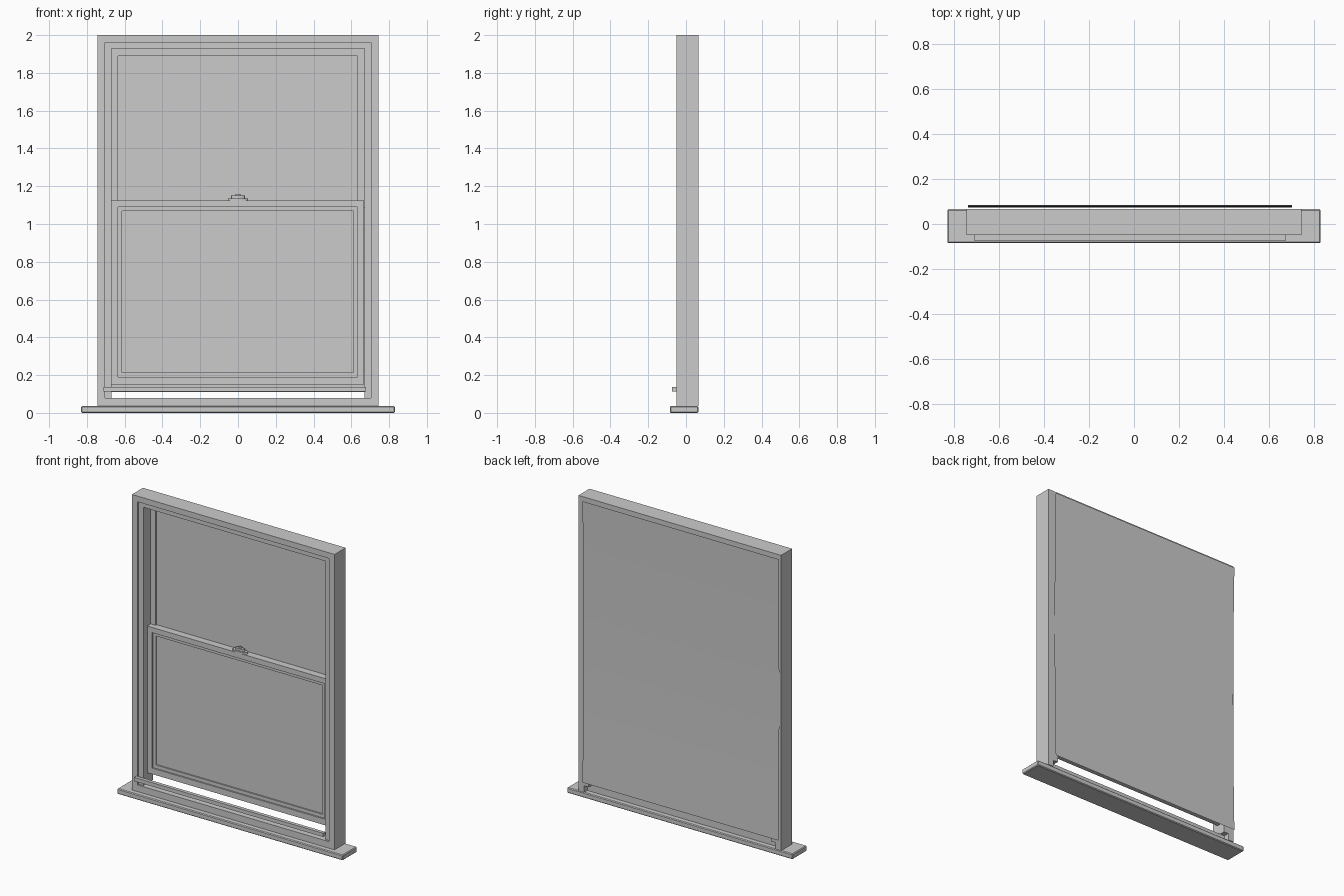
import bpy
import bmesh

if "Cube" in bpy.data.objects:
    bpy.data.objects.remove(bpy.data.objects["Cube"])


def mesh_object(name, bm):
    bmesh.ops.recalc_face_normals(bm, faces=bm.faces)
    mesh = bpy.data.meshes.new(name)
    bm.to_mesh(mesh)
    bm.free()
    ob = bpy.data.objects.new(name, mesh)
    bpy.context.collection.objects.link(ob)
    return ob


def add_box(bm, x, y, z):
    verts = bmesh.ops.create_cube(bm, size=1)["verts"]
    for v in verts:
        for i, (lo, hi) in enumerate((x, y, z)):
            v.co[i] = lo + (v.co[i] + 0.5) * (hi - lo)


def box(name, x, y, z, bevel=0):
    bm = bmesh.new()
    add_box(bm, x, y, z)
    if bevel:
        bmesh.ops.bevel(bm, geom=bm.edges[:], offset=bevel, segments=1, affect='EDGES')
    return mesh_object(name, bm)


def ring(name, outer, inner, y):
    """Rectangular frame; outer and inner are (x0, x1, z0, z1), y is (front, back)."""
    bm = bmesh.new()
    loops = []
    for depth in y:
        for x0, x1, z0, z1 in (outer, inner):
            loops.append([bm.verts.new((px, depth, pz)) for px, pz in
                          ((x0, z0), (x1, z0), (x1, z1), (x0, z1))])
    for a, b in ((0, 1), (1, 3), (3, 2), (2, 0)):
        for i in range(4):
            j = (i + 1) % 4
            bm.faces.new((loops[a][i], loops[a][j], loops[b][j], loops[b][i]))
    return mesh_object(name, bm)


# Sill and outer casing
box("sill", (-0.83, 0.83), (-0.085, 0.066), (0, 0.036), 0.005)
bm = bmesh.new()
for s in (-1, 1):
    add_box(bm, sorted((s * 0.745, s * 0.705)), (-0.05, 0.066), (0.036, 1.962))
add_box(bm, (-0.745, 0.745), (-0.05, 0.066), (1.962, 2.0))
mesh_object("casing", bm)
box("bottom_rail", (-0.705, 0.705), (-0.05, 0.03), (0.036, 0.08))

# Stepped stops just inside the casing
bm = bmesh.new()
for s in (-1, 1):
    add_box(bm, sorted((s * 0.705, s * 0.67)), (-0.038, 0.066), (0.08, 1.93))
add_box(bm, (-0.705, 0.705), (-0.038, 0.066), (1.93, 1.962))
mesh_object("inner_stop", bm)

# Upper sash sits behind the lower one
ring("upper_sash", (-0.67, 0.67, 1.085, 1.93), (-0.635, 0.632, 1.125, 1.89), (0.04, 0.066))
box("upper_pane", (-0.635, 0.632), (0.052, 0.056), (1.125, 1.89))

# Lower sash with glazing bead
ring("lower_sash", (-0.67, 0.667, 0.15, 1.125), (-0.635, 0.632, 0.19, 1.09), (0.004, 0.04))
ring("lower_glazing_bead", (-0.635, 0.632, 0.19, 1.09), (-0.614, 0.611, 0.213, 1.07), (0.013, 0.034))
box("lower_pane", (-0.614, 0.611), (0.022, 0.026), (0.213, 1.07))

# Pull bar across the front
box("pull_bar", (-0.712, 0.677), (-0.073, -0.049), (0.112, 0.137))

# Sash latch: three stacked tiers
bm = bmesh.new()
for r, z0, z1 in ((0.054, 1.125, 1.136), (0.034, 1.136, 1.15), (0.013, 1.15, 1.16)):
    vs = bmesh.ops.create_cone(bm, cap_ends=True, segments=16, radius1=r, radius2=r,
                               depth=z1 - z0)["verts"]
    for v in vs:
        v.co.y = v.co.y * 0.4 + 0.024
        v.co.z += (z0 + z1) / 2
mesh_object("latch", bm)

# Slightly bowed sheet covering the back
bm = bmesh.new()
n = 12
rows = []
for i in range(n + 1):
    t = 2 * i / n - 1
    z = 1.045 + 0.935 * t
    rows.append([bm.verts.new((x, 0.074 + 0.011 * t * t, z)) for x in (-0.738, 0.702)])
for a, b in zip(rows, rows[1:]):
    bm.faces.new((a[0], a[1], b[1], b[0]))
mesh_object("back_sheet", bm)
